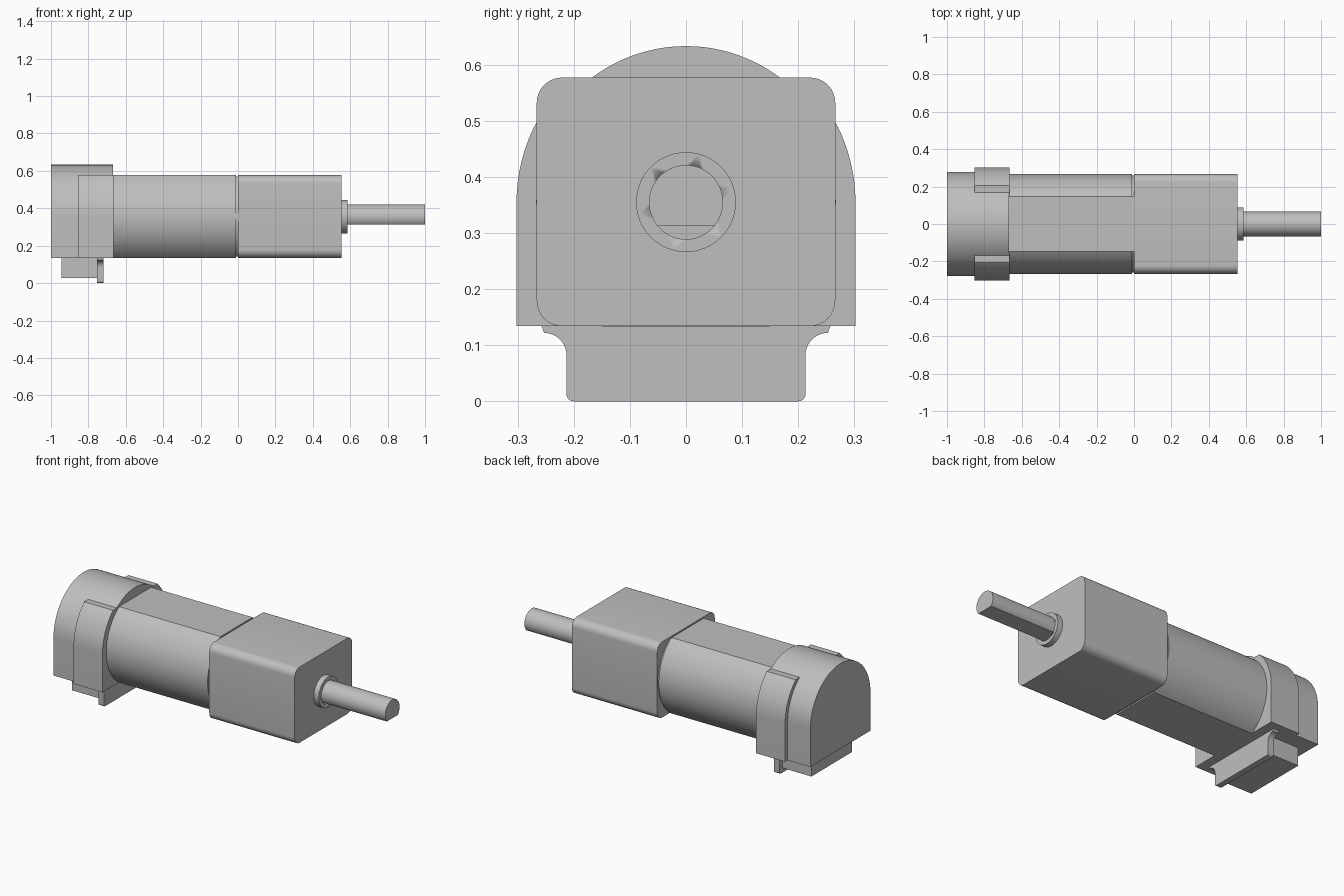
import bpy, bmesh, math

cube = bpy.data.objects.get("Cube")
if cube:
    bpy.data.objects.remove(cube, do_unlink=True)

GREY = (0.52, 0.52, 0.52, 1)
grey = bpy.data.materials.new("grey metal")
grey.use_nodes = True
grey.diffuse_color = GREY
grey.node_tree.nodes["Principled BSDF"].inputs["Base Color"].default_value = GREY

AXIS = 0.355               # height of the shaft axis
TOP, BOTTOM = 0.577, 0.134
HALF = TOP - AXIS          # axis to upper flat


def arc(r, start, end, n, cy=0.0, cz=AXIS):
    """Points (y, z) on an arc, angles in radians."""
    return [(cy + r * math.cos(start + (end - start) * i / n),
             cz + r * math.sin(start + (end - start) * i / n)) for i in range(n + 1)]


def mirrored(half):
    """Close a right-hand half outline (bottom to top) with its mirror image."""
    return half + [(-y, z) for y, z in reversed(half) if abs(y) > 1e-5]


def extrude(name, outline, x0, x1):
    """Prism along x from an outline in the yz plane."""
    bm = bmesh.new()
    face = bm.faces.new([bm.verts.new((x0, y, z)) for y, z in outline])
    new = bmesh.ops.extrude_face_region(bm, geom=[face])["geom"]
    moved = [v for v in new if isinstance(v, bmesh.types.BMVert)]
    bmesh.ops.translate(bm, verts=moved, vec=(x1 - x0, 0, 0))
    bmesh.ops.recalc_face_normals(bm, faces=bm.faces)
    mesh = bpy.data.meshes.new(name)
    bm.to_mesh(mesh)
    bm.free()
    mesh.materials.append(grey)
    obj = bpy.data.objects.new(name, mesh)
    bpy.context.collection.objects.link(obj)
    bpy.ops.object.select_all(action='DESELECT')
    obj.select_set(True)
    bpy.context.view_layer.objects.active = obj
    bpy.ops.object.shade_smooth_by_angle(angle=math.radians(25))
    return obj


def rounded_half(w, z0, z1, r):
    """Right half of a rounded rectangle."""
    q = math.pi / 2
    return (arc(r, -q, 0, 8, w - r, z0 + r) + arc(r, 0, q, 8, w - r, z1 - r))


def flatted_half(r, h):
    """Right half of a circle with flats above and below."""
    a = math.asin(h / r)
    return arc(r, -a, a, 32)


# Gearbox: rounded square housing
extrude("gearbox", mirrored(rounded_half(0.266, BOTTOM, TOP, 0.045)), 0, 0.553)

# Motor: cylinder with two flats, and a slim neck at the gearbox joint
extrude("motor_body", mirrored(flatted_half(0.267, HALF)), -0.667, -0.01)
extrude("motor_neck", mirrored(flatted_half(0.259, HALF - 0.008)), -0.01, 0)

# End cover: arched, with straight sides
extrude("end_cover", mirrored([(0.278, BOTTOM)] + arc(0.278, 0, math.pi / 2, 32)), -1, -0.667)

# Side ears: wider arch cut off level with the motor flat
ear_top = math.asin(HALF / 0.302)
extrude("side_ears", mirrored([(0.302, BOTTOM)] + arc(0.302, 0, ear_top, 20)), -0.853, -0.666)

# Connector block and its flared flange under the cover
extrude("connector_block", mirrored([(0.187, 0.028), (0.187, 0.14)]), -0.943, -0.755)
flange = (arc(0.013, -math.pi / 2, 0, 6, 0.2, 0.013)
          + arc(0.04, math.pi, math.pi / 2, 10, 0.253, 0.082)
          + [(0.258, 0.136)])
extrude("connector_flange", mirrored(flange), -0.755, -0.72)

# Shaft boss with a round bore
boss = extrude("shaft_boss", arc(0.089, 0, math.tau * 47 / 48, 47), 0.55, 0.585)
bore = extrude("bore_cutter", arc(0.066, 0, math.tau * 47 / 48, 47), 0.56, 0.6)
bore.hide_render = True
cut = boss.modifiers.new("bore", 'BOOLEAN')
cut.object = bore
cut.solver = 'EXACT'
bpy.context.view_layer.objects.active = boss
bpy.ops.object.modifier_apply(modifier="bore")
bpy.data.objects.remove(bore, do_unlink=True)

# Output shaft with a flat underneath
low = math.asin(0.042 / 0.066)
extrude("output_shaft", mirrored(arc(0.066, -low, math.pi / 2, 32)), 0.553, 1)
